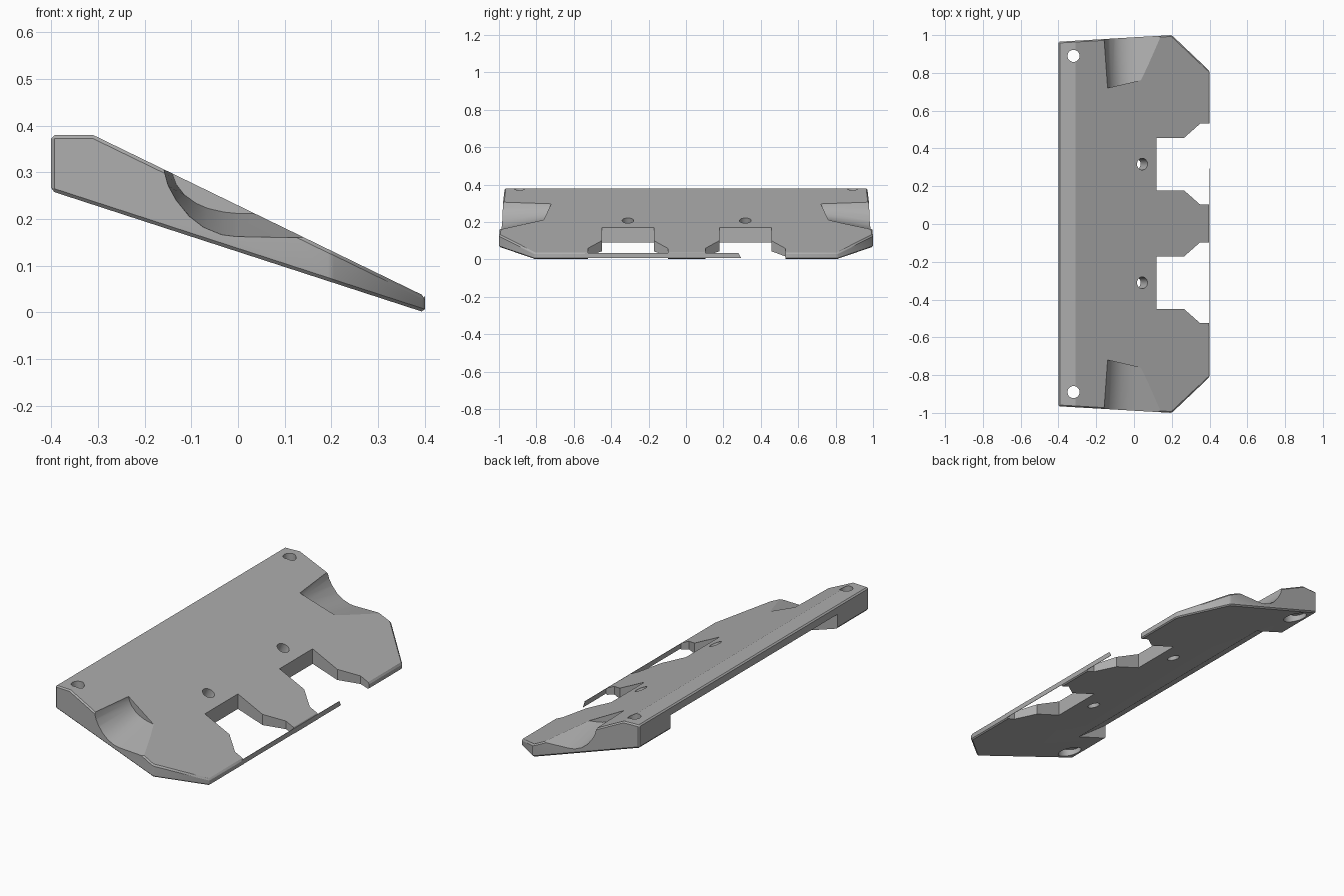
import bpy, bmesh, math
from mathutils import Vector, Matrix

if "Cube" in bpy.data.objects:
    bpy.data.objects.remove(bpy.data.objects["Cube"], do_unlink=True)

grey = bpy.data.materials.new("mid_grey")
grey.use_nodes = True
COLOUR = (0.42, 0.42, 0.42, 1)
grey.diffuse_color = COLOUR
grey.node_tree.nodes["Principled BSDF"].inputs["Base Color"].default_value = COLOUR


def finish(bm, name):
    bmesh.ops.recalc_face_normals(bm, faces=bm.faces)
    mesh = bpy.data.meshes.new(name)
    bm.to_mesh(mesh)
    bm.free()
    mesh.materials.append(grey)
    obj = bpy.data.objects.new(name, mesh)
    bpy.context.collection.objects.link(obj)
    return obj


def loft(ring_a, ring_b, name):
    """Closed solid between two rings of matching points."""
    bm = bmesh.new()
    a = [bm.verts.new(p) for p in ring_a]
    b = [bm.verts.new(p) for p in ring_b]
    bm.faces.new(a)
    bm.faces.new(b)
    for i in range(len(a)):
        j = (i + 1) % len(a)
        bm.faces.new((a[i], a[j], b[j], b[i]))
    return finish(bm, name)


def cylinder(centre, radius, depth, tilt, name):
    bm = bmesh.new()
    bmesh.ops.create_cone(bm, cap_ends=True, segments=40, radius1=radius, radius2=radius,
                          depth=depth,
                          matrix=Matrix.Translation(centre) @ Matrix.Rotation(tilt, 4, 'Y'))
    return finish(bm, name)


def apply(obj, mod):
    with bpy.context.temp_override(object=obj, active_object=obj, selected_objects=[obj]):
        bpy.ops.object.modifier_apply(modifier=mod.name)


def cut(obj, cutter):
    mod = obj.modifiers.new("cut", 'BOOLEAN')
    mod.operation = 'DIFFERENCE'
    mod.solver = 'EXACT'
    mod.object = cutter
    apply(obj, mod)
    bpy.data.objects.remove(cutter, do_unlink=True)


# Wedge plate: plan outline as a prism, trimmed by the top and bottom planes
half = [(-0.4, 0.965), (0.2, 1.0), (0.4, 0.81)]
plan = half + [(x, -y) for x, y in reversed(half)]
plate = loft([(x, y, -0.2) for x, y in plan], [(x, y, 0.38) for x, y in plan], "wedge_plate")
SLOPE = math.atan2(0.345, 0.71)
bm = bmesh.new()
bm.from_mesh(plate.data)
for point, normal in (((0.4, 0, 0.035), (math.sin(SLOPE), 0, math.cos(SLOPE))),
                      ((0.4, 0, 0), (-0.26, 0, -0.8))):
    geom = bm.verts[:] + bm.edges[:] + bm.faces[:]
    res = bmesh.ops.bisect_plane(bm, geom=geom, plane_co=point, plane_no=normal, clear_outer=True)
    rim = [e for e in res["geom_cut"] if isinstance(e, bmesh.types.BMEdge)]
    bmesh.ops.contextual_create(bm, geom=rim)
bmesh.ops.recalc_face_normals(bm, faces=bm.faces)
bm.to_mesh(plate.data)
bm.free()
bevel = plate.modifiers.new("edge_chamfer", 'BEVEL')
bevel.width = 0.007
bevel.segments = 1
bevel.limit_method = 'ANGLE'
bevel.angle_limit = math.radians(40)
apply(plate, bevel)

# Underside relief along the high edge, leaving a foot at each end
relief = [(-0.22, 0.2), (-0.4, 0.335), (-0.5, 0.41), (-0.5, 0.1), (-0.22, 0.1)]
cut(plate, loft([(x, -0.7, z) for x, z in relief], [(x, 0.7, z) for x, z in relief], "relief_cutter"))

# Scooped hollows, floor rising inwards
outer = [(-0.16, 0.305), (-0.15, 0.27), (-0.13, 0.235), (-0.1, 0.2), (-0.07, 0.178),
         (-0.03, 0.163), (0.0, 0.16), (0.25, 0.16)]
inner = [(-0.14, 0.295), (-0.132, 0.274), (-0.115, 0.252), (-0.09, 0.234), (-0.065, 0.223),
         (-0.03, 0.215), (0.0, 0.212), (0.25, 0.208)]
for side in (-1, 1):
    near, far = [], []
    for (xi, zi), (xo, zo) in zip(inner, outer):
        a = Vector((xi, side * (0.72 + 0.235 * (xi + 0.14)), zi))
        b = Vector((xo, side, zo))
        near.append(a)
        far.append(a + (b - a) * 1.2)
    for ring in (near, far):
        ring += [Vector((ring[-1].x, ring[-1].y, 0.5)), Vector((ring[0].x, ring[0].y, 0.5))]
    cut(plate, loft(near, far, "scoop_cutter"))

# Flared notches and the holes
notch = [(0.12, 0.139), (0.265, 0.139), (0.35, 0.214), (0.5, 0.214)]
notch += [(x, -y) for x, y in reversed(notch)]
for side, mid in ((1, 0.317), (-1, -0.311)):
    cut(plate, loft([(x, y + mid, -0.2) for x, y in notch],
                    [(x, y + mid, 0.5) for x, y in notch], "notch_cutter"))
    cut(plate, cylinder((0.04, mid, 0.2), 0.031, 0.5, SLOPE, "screw_hole_cutter"))
    cut(plate, cylinder((-0.32, side * 0.89, 0.3), 0.032, 0.5, 0, "corner_hole_cutter"))
    cut(plate, cylinder((-0.32, side * 0.89, 0.18), 0.058, 0.2, 0, "counterbore_cutter"))

# Thin strip bridging the low edge
strip = [(-0.54, 0.008), (-0.54, 0.034), (0.28, 0.034), (0.295, 0.008)]
edge_strip = loft([(0.398, y, z) for y, z in strip], [(0.4, y, z) for y, z in strip], "edge_strip")

# Smooth the curved walls, keep the edges sharp
bpy.ops.object.select_all(action='DESELECT')
plate.select_set(True)
bpy.context.view_layer.objects.active = plate
bpy.ops.object.shade_smooth_by_angle(angle=math.radians(25))
